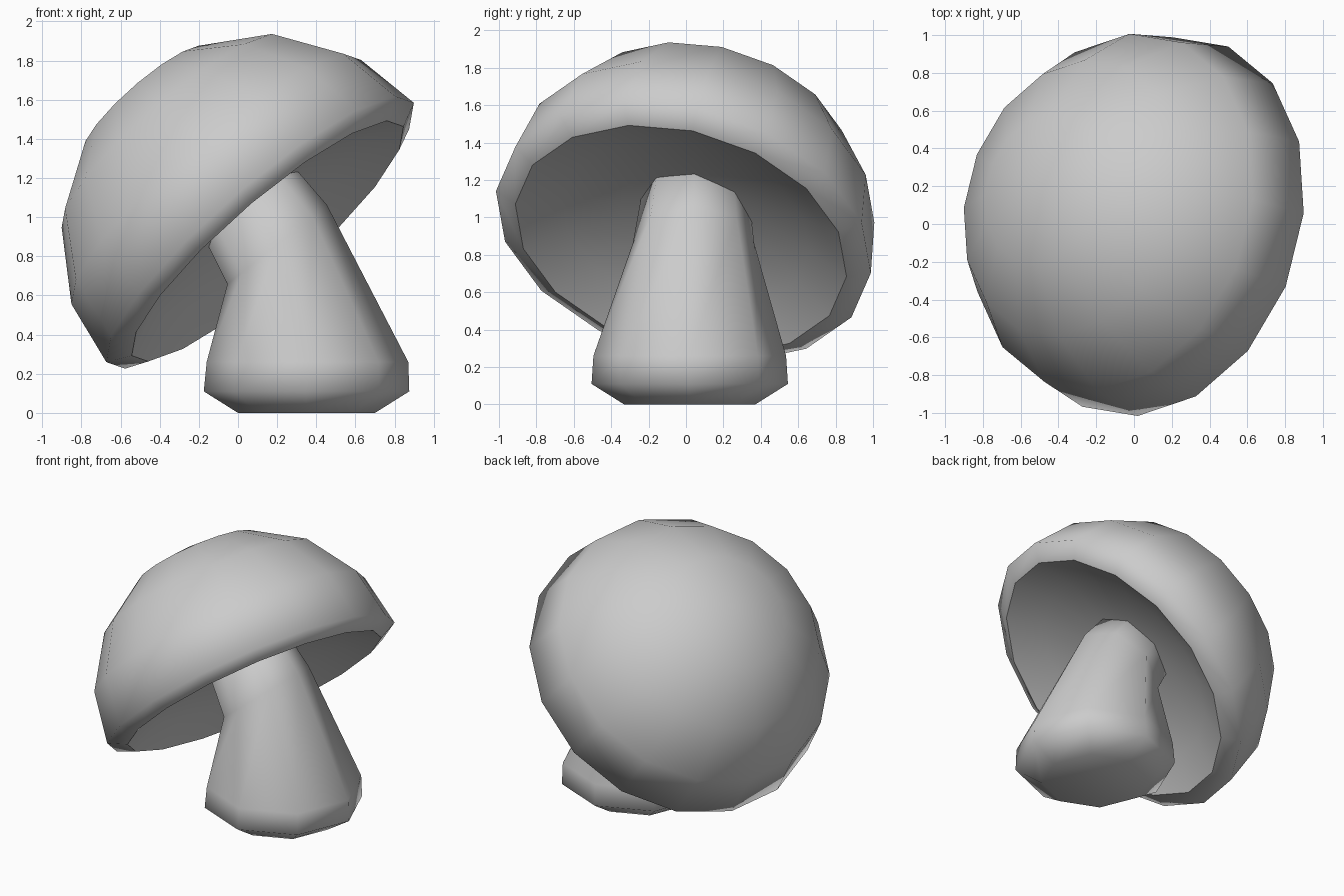
import bpy, bmesh, math
from mathutils import Vector

old = bpy.data.objects.get("Cube")
if old:
    bpy.data.objects.remove(old, do_unlink=True)

grey = bpy.data.materials.new("light_grey")
grey.use_nodes = True
tone = (0.6, 0.6, 0.6, 1)
grey.diffuse_color = tone
grey.node_tree.nodes["Principled BSDF"].inputs["Base Color"].default_value = tone


def loft(name, rings, sides, twist=0.0, sharp_rings=()):
    """Skin rings of (centre, axis, radius); a zero radius closes to a point."""
    bm = bmesh.new()
    loops = []
    for centre, axis, radius in rings:
        if radius == 0:
            loops.append([bm.verts.new(centre)] * sides)
            continue
        axis = axis.normalized()
        u = (Vector((1, 0, 0)) - axis * axis.x).normalized()
        v = axis.cross(u)
        angles = [math.tau * i / sides + twist for i in range(sides)]
        loops.append([bm.verts.new(centre + radius * (u * math.cos(a) + v * math.sin(a)))
                      for a in angles])
    for a, b in zip(loops, loops[1:]):
        for i in range(sides):
            j = (i + 1) % sides
            quad = list(dict.fromkeys((a[i], a[j], b[j], b[i])))
            bm.faces.new(quad)
    # Close open ends
    for loop in (loops[0], loops[-1]):
        if loop[0] != loop[1]:
            bm.faces.new(loop)
    bmesh.ops.recalc_face_normals(bm, faces=bm.faces)
    for face in bm.faces:
        face.smooth = True
    # Crease the chosen rings
    for k in sharp_rings:
        for i in range(sides):
            bm.edges.get((loops[k][i - 1], loops[k][i])).smooth = False
    mesh = bpy.data.meshes.new(name)
    bm.to_mesh(mesh)
    bm.free()
    mesh.materials.append(grey)
    obj = bpy.data.objects.new(name, mesh)
    bpy.context.collection.objects.link(obj)
    return obj


# Cap: shallow hollow underside, thin bevelled lip, domed top
tilt = Vector((-0.64, 0.22, 0.735)).normalized()
cap_centre = Vector((0.145, -0.025, 0.885))
cap_profile = [(0, 0.2), (0.37, 0.165), (0.68, 0.1), (0.91, -0.01),
               (1.03, 0.05), (0.97, 0.4), (0.75, 0.74), (0.41, 0.97), (0, 1.05)]
loft("mushroom_cap", [(cap_centre + tilt * h, tilt, r) for r, h in cap_profile],
     16, 0.275, sharp_rings=[3])

# Stem: broad foot, narrowing and leaning back into the cap
up = Vector((0, 0, 1))
lean = Vector((-0.62, 0, 0.78))
neck = Vector((0.2, 0.04, 0.86))
loft("mushroom_stem", [
    (Vector((0.35, 0.02, 0)), up, 0.35),
    (Vector((0.35, 0.02, 0.11)), up, 0.525),
    (Vector((0.355, 0.02, 0.26)), up, 0.515),
    (neck, lean, 0.325),
    (neck + Vector((-0.2, 0.01, 0.3)), lean, 0.28),
], 8)
